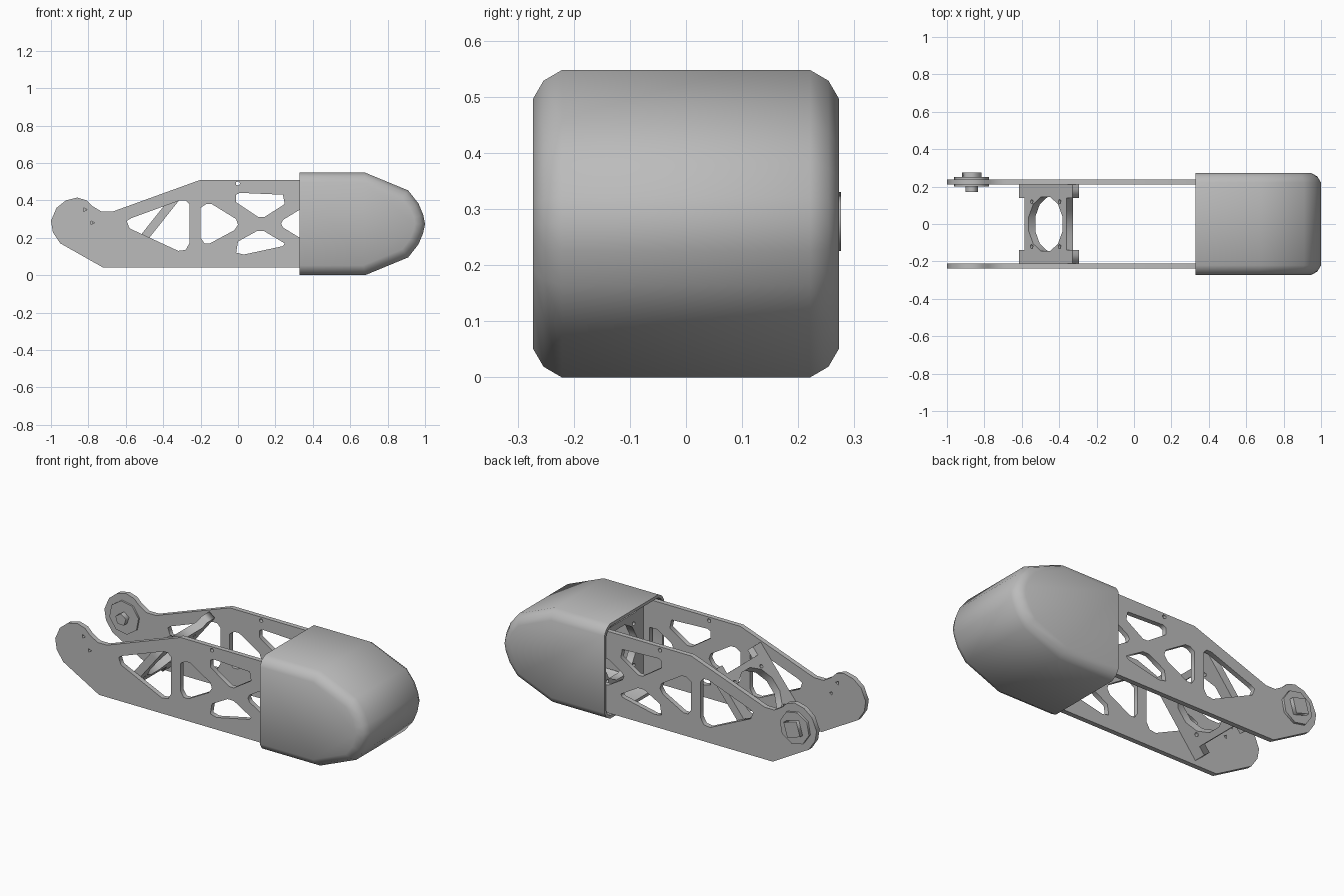
import bpy, bmesh, math
from mathutils import Matrix, Vector

cube = bpy.data.objects.get("Cube")
if cube:
    bpy.data.objects.remove(cube, do_unlink=True)

grey = bpy.data.materials.new("plain grey")
grey.use_nodes = True
grey.diffuse_color = (0.5, 0.5, 0.5, 1)
grey.node_tree.nodes["Principled BSDF"].inputs["Base Color"].default_value = (0.5, 0.5, 0.5, 1)


def ring(cx, cy, r, n, start=0.0):
    return [(cx + r * math.cos(start + math.tau * i / n),
             cy + r * math.sin(start + math.tau * i / n)) for i in range(n)]


def to_mesh(ob):
    bpy.ops.object.select_all(action="DESELECT")
    ob.select_set(True)
    bpy.context.view_layer.objects.active = ob
    bpy.ops.object.convert(target="MESH")
    return bpy.context.view_layer.objects.active


def sheet(name, loops, thickness, matrix):
    """Flat plate: first loop is the outline, the rest are holes."""
    cu = bpy.data.curves.new(name, "CURVE")
    cu.dimensions, cu.fill_mode, cu.extrude = "2D", "BOTH", thickness / 2
    for loop in loops:
        sp = cu.splines.new("POLY")
        sp.points.add(len(loop) - 1)
        for p, (a, b) in zip(sp.points, loop):
            p.co = (a, b, 0, 1)
        sp.use_cyclic_u = True
    ob = bpy.data.objects.new(name, cu)
    bpy.context.collection.objects.link(ob)
    cu.materials.append(grey)
    ob.matrix_world = matrix
    return to_mesh(ob)


def frame(origin, u, v):
    """Matrix whose local x and y run along u and v."""
    u, v = Vector(u).normalized(), Vector(v).normalized()
    m = Matrix((u, v, u.cross(v))).transposed().to_4x4()
    return Matrix.Translation(origin) @ m


# Side plates: rounded pivot head, sloping neck, truss cut-outs
head = [(-0.78, 0.37), (-0.81, 0.40), (-0.86, 0.415), (-0.92, 0.40), (-0.97, 0.36),
        (-1.0, 0.29), (-0.99, 0.23), (-0.95, 0.17)]
outline = [(-0.72, 0.04), (0.66, 0.04), (0.86, 0.13), (0.93, 0.28), (0.86, 0.42),
           (0.66, 0.51), (-0.2, 0.51), (-0.67, 0.34), (-0.73, 0.34)] + head
cutouts = [
    [(-0.595, 0.29), (-0.58, 0.25), (-0.32, 0.13), (-0.28, 0.135), (-0.26, 0.17),
     (-0.26, 0.38), (-0.28, 0.4), (-0.31, 0.4), (-0.57, 0.305)],
    [(-0.2, 0.36), (-0.17, 0.38), (-0.14, 0.38), (-0.01, 0.3), (0, 0.27),
     (-0.02, 0.24), (-0.15, 0.17), (-0.18, 0.17), (-0.2, 0.2)],
    [(-0.01, 0.43), (0.01, 0.44), (0.24, 0.43), (0.25, 0.38), (0.14, 0.31),
     (0.11, 0.31), (-0.01, 0.39)],
    [(-0.01, 0.12), (0.03, 0.11), (0.24, 0.155), (0.25, 0.17), (0.14, 0.235),
     (0.1, 0.235), (0, 0.18)],
    [(0.33, 0.35), (0.24, 0.295), (0.23, 0.275), (0.24, 0.255), (0.33, 0.2), (0.38, 0.2),
     (0.38, 0.35)],
    ring(0, 0.49, 0.012, 5),
]
head_holes = [ring(-0.82, 0.35, 0.013, 3), ring(-0.78, 0.28, 0.012, 3)]
for name, y, extra in (("front_side_plate", -0.224, head_holes),
                       ("back_side_plate", 0.224, [])):
    sheet(name, [outline] + cutouts + extra, 0.028,
          frame((0, y, 0), (1, 0, 0), (0, 0, 1)))

# Cross brackets: eared frame around a large round opening
quarter = [(0.21, 0.1), (0.21, 0.23), (0.14, 0.23), (0.14, 0.18)]
top = quarter + [(-a, b) for a, b in reversed(quarter)]
eared = top + [(-a, -b) for a, b in top]
screws = [ring(sx * 0.12, sz * 0.12, 0.012, 5) for sx in (-1, 1) for sz in (-1, 1)]
opening = ring(0, 0, 0.15, 12, math.pi / 12)
for name, at, up in (("tilted_bracket", (-0.455, 0, 0.26), (0.62, 0, 0.78)),
                     ("inner_bracket", (0.44, 0, 0.275), (0, 0, 1))):
    sheet(name, [eared, opening] + screws, 0.045, frame(at, (0, 1, 0), up))

# Pivot hub on the back plate: disc, square knob and inner stub
for name, r, n, y0, y1, turn in (("hub_disc", 0.095, 8, 0.2, 0.252, 0.2),
                                 ("hub_knob", 0.06, 4, 0.25, 0.276, 0.5),
                                 ("hub_stub", 0.035, 5, 0.17, 0.205, 0.3)):
    sheet(name, [ring(-0.868, 0.278, r, n, turn)], y1 - y0,
          frame((0, (y0 + y1) / 2, 0), (1, 0, 0), (0, 0, 1)))

# Hollow end cover: extruded nose profile with softened side edges
half = [(0.33, 0.0), (0.68, 0.0), (0.91, 0.095), (0.965, 0.165), (0.99, 0.225)]
H, X0 = 0.548, 0.33
nose = half + [(1.0, H / 2)] + [(a, H - b) for a, b in reversed(half)]
bm = bmesh.new()
base = bm.faces.new([bm.verts.new((a, -0.273, b)) for a, b in nose])
new = bmesh.ops.extrude_face_region(bm, geom=[base])["geom"]
bmesh.ops.translate(bm, vec=(0, 0.546, 0),
                    verts=[g for g in new if isinstance(g, bmesh.types.BMVert)])
bmesh.ops.recalc_face_normals(bm, faces=bm.faces)
bm.normal_update()
bmesh.ops.delete(bm, geom=[f for f in bm.faces if f.normal.x < -0.9], context="FACES_ONLY")
rims = [e for e in bm.edges if abs(e.verts[0].co.y - e.verts[1].co.y) < 1e-4
        and max(v.co.x for v in e.verts) > X0 + 0.01]
bmesh.ops.bevel(bm, geom=rims, offset=0.052, segments=2, profile=0.4, affect="EDGES")
me = bpy.data.meshes.new("end_cover")
bm.to_mesh(me)
bm.free()
me.materials.append(grey)
cover = bpy.data.objects.new("end_cover", me)
bpy.context.collection.objects.link(cover)
wall = cover.modifiers.new("wall", "SOLIDIFY")
wall.thickness, wall.offset = 0.018, -1
cover = to_mesh(cover)
bpy.ops.object.shade_smooth_by_angle(angle=math.radians(40))
